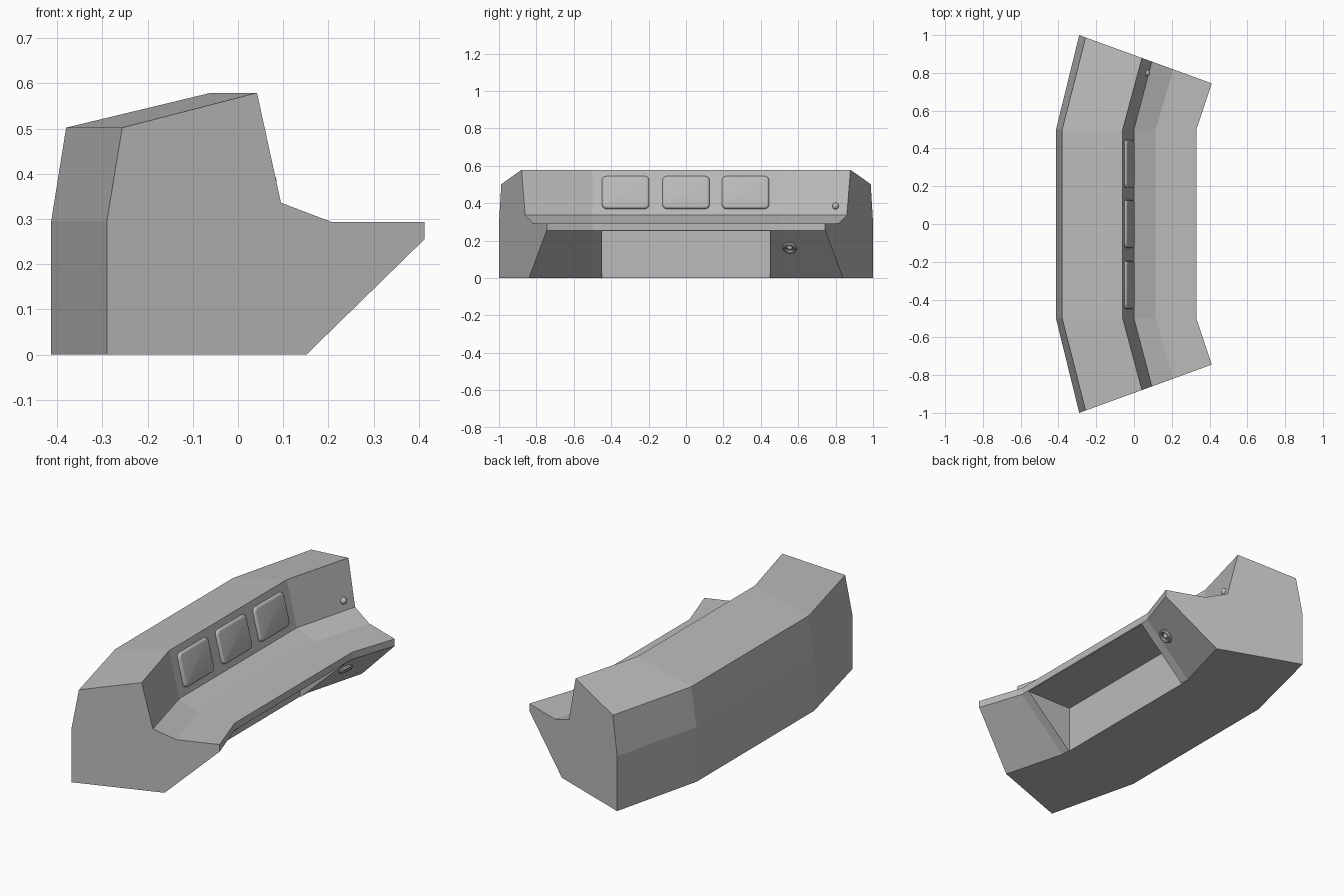
import bpy, bmesh, math
from mathutils import Vector, Matrix

if "Cube" in bpy.data.objects:
    bpy.data.objects.remove(bpy.data.objects["Cube"])

grey = bpy.data.materials.new("grey")
grey.diffuse_color = (0.5, 0.5, 0.5, 1)
grey.use_nodes = True
grey.node_tree.nodes["Principled BSDF"].inputs["Base Color"].default_value = grey.diffuse_color


def make_object(name, bm, mat=grey):
    bmesh.ops.recalc_face_normals(bm, faces=bm.faces[:])
    mesh = bpy.data.meshes.new(name)
    bm.to_mesh(mesh)
    bm.free()
    mesh.materials.append(mat)
    obj = bpy.data.objects.new(name, mesh)
    bpy.context.collection.objects.link(obj)
    return obj


def smooth(obj):
    bpy.ops.object.select_all(action='DESELECT')
    obj.select_set(True)
    bpy.context.view_layer.objects.active = obj
    bpy.ops.object.shade_smooth_by_angle(angle=math.radians(35))


# Console profile: (x in the straight middle, x at the angled ends, z)
PROFILE = [(-0.413, -0.29, 0), (-0.413, -0.29, 0.295), (-0.38, -0.256, 0.502),
           (-0.06, 0.042, 0.579), (0.0, 0.095, 0.336), (0.115, 0.208, 0.293),
           (0.33, 0.412, 0.293), (0.33, 0.412, 0.255), (0.06, 0.151, 0)]


def end_y(x):
    return 1 - 0.364 * (x + 0.29)


# Console body: loft through end, bend, bend, end
bm = bmesh.new()
rings = []
for side in (-1, 1):
    end = [bm.verts.new((xe, side * end_y(xe), z)) for xm, xe, z in PROFILE]
    bend = [bm.verts.new((xm, side * 0.5, z)) for xm, xe, z in PROFILE]
    rings += [end, bend] if side < 0 else [bend, end]
n = len(PROFILE)
for a, b in zip(rings, rings[1:]):
    for i in range(n):
        j = (i + 1) % n
        bm.faces.new((a[i], a[j], b[j], b[i]))
bm.faces.new(rings[0])
bm.faces.new(rings[-1])
body = make_object("console_body", bm)

# Knee recess cut under the desk
bm = bmesh.new()
bmesh.ops.create_cube(bm, size=1, matrix=Matrix.Translation((0.305, 0, 0.051))
                      @ Matrix.Diagonal((0.5, 0.9, 0.402, 1)))
cutter = make_object("knee_recess_cutter", bm)
cutter.hide_render = True
cut = body.modifiers.new("knee_recess", 'BOOLEAN')
cut.operation = 'DIFFERENCE'
cut.solver = 'EXACT'
cut.object = cutter
bpy.context.view_layer.objects.active = body
bpy.ops.object.modifier_apply(modifier=cut.name)
bpy.data.objects.remove(cutter)

# Screens: rounded pads on the sloped panel
slope = math.atan2(0.06, 0.243)
for i, y in enumerate((-0.323, 0, 0.318)):
    bm = bmesh.new()
    bmesh.ops.create_cube(bm, size=1, matrix=Matrix.Diagonal((0.03, 0.252, 0.18, 1)))
    corners = [e for e in bm.edges
               if abs(e.verts[0].co.x - e.verts[1].co.x) > 0.01]
    bmesh.ops.bevel(bm, geom=corners, offset=0.024, segments=4, profile=0.5,
                    affect='EDGES')
    rim = [e for e in bm.edges if all(v.co.x > 0.014 for v in e.verts)]
    bmesh.ops.bevel(bm, geom=rim, offset=0.013, segments=4, profile=0.5,
                    affect='EDGES')
    screen = make_object(f"screen_{i + 1}", bm)
    screen.matrix_world = (Matrix.Translation((-0.03, y, 0.457))
                           @ Matrix.Rotation(-slope, 4, 'Y'))
    smooth(screen)

# Small knob on the angled panel
bm = bmesh.new()
bmesh.ops.create_uvsphere(bm, u_segments=16, v_segments=10, radius=0.018,
                          matrix=Matrix.Translation((0.067, 0.8, 0.385)))
smooth(make_object("knob", bm))

# Socket under the desk: ring with a round plug
a, b, c = (Vector(p) for p in ((0.06, 0.5, 0), (0.33, 0.5, 0.255), (0.151, 0.84, 0)))
normal = (b - a).cross(c - a).normalized()
if normal.x < 0:
    normal.negate()
centre = Vector((0.2347 + 0.055 * 0.27, 0.555, 0.165))
place = Matrix.Translation(centre) @ normal.to_track_quat('Z', 'Y').to_matrix().to_4x4()

bm = bmesh.new()
grid = []
for i in range(24):
    u = math.tau * i / 24
    row = []
    for k in range(8):
        v = math.tau * k / 8
        r = 0.03 + 0.009 * math.cos(v)
        row.append(bm.verts.new((r * math.cos(u), r * math.sin(u),
                                 0.006 + 0.009 * math.sin(v))))
    grid.append(row)
for i in range(24):
    for k in range(8):
        p, q, m = grid[i], grid[(i + 1) % 24], (k + 1) % 8
        bm.faces.new((p[k], q[k], q[m], p[m]))
ring = make_object("socket_ring", bm)
ring.matrix_world = place
smooth(ring)

bm = bmesh.new()
bmesh.ops.create_uvsphere(bm, u_segments=16, v_segments=8, radius=0.016)
plug = make_object("socket_plug", bm)
plug.matrix_world = place
smooth(plug)
